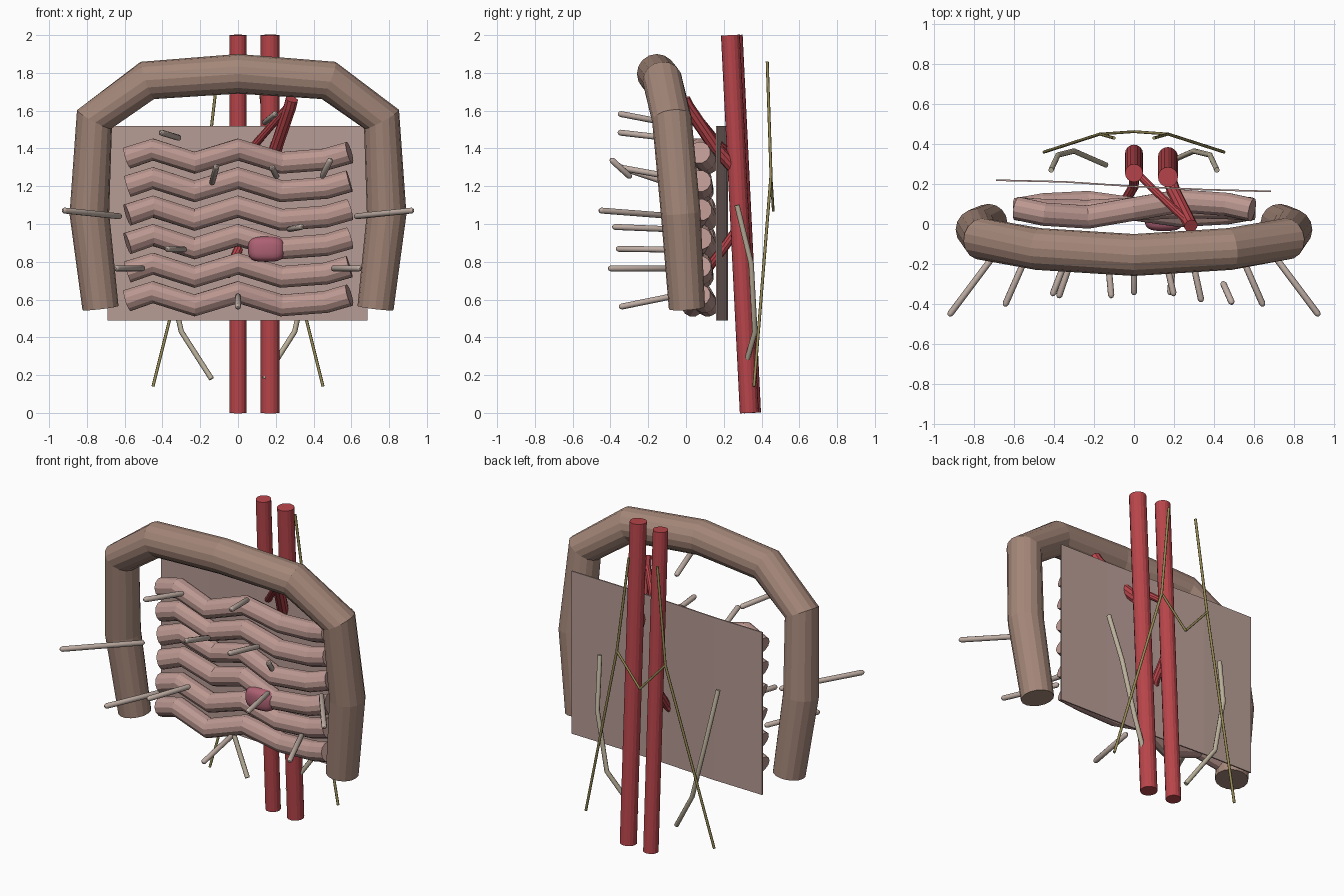
import bpy, bmesh, math
from mathutils import Vector

if "Cube" in bpy.data.objects:
    bpy.data.objects.remove(bpy.data.objects["Cube"])


def mat(name, r, g, b):
    m = bpy.data.materials.new(name)
    m.diffuse_color = (r, g, b, 1)
    m.use_nodes = True
    m.node_tree.nodes["Principled BSDF"].inputs["Base Color"].default_value = m.diffuse_color
    return m


COLON = mat("colon_tan", 0.37, 0.24, 0.19)
BOWEL = mat("bowel_pink", 0.50, 0.31, 0.28)
SHEET = mat("membrane", 0.47, 0.33, 0.30)
BLOOD = mat("artery_red", 0.48, 0.06, 0.07)
NODE = mat("node_pink", 0.42, 0.12, 0.17)
NERVE = mat("nerve_olive", 0.30, 0.25, 0.09)
DUCT = mat("duct_beige", 0.50, 0.44, 0.33)
ROD = mat("rod_grey", 0.52, 0.42, 0.37)


def finish(name, bm, material, smooth=False):
    bmesh.ops.recalc_face_normals(bm, faces=bm.faces)
    me = bpy.data.meshes.new(name)
    bm.to_mesh(me)
    bm.free()
    me.materials.append(material)
    for p in me.polygons:
        p.use_smooth = smooth and len(p.vertices) == 4
    ob = bpy.data.objects.new(name, me)
    bpy.context.collection.objects.link(ob)
    return ob


def tube(name, pts, radius, material, sides=12, smooth=False):
    """Capped tube swept along a polyline; radius may be one value or one per point."""
    pts = [Vector(p) for p in pts]
    n = len(pts)
    radii = radius if isinstance(radius, (list, tuple)) else [radius] * n
    bm = bmesh.new()
    rings, side = [], None
    for i, p in enumerate(pts):
        t = Vector()
        if i > 0:
            t += (p - pts[i - 1]).normalized()
        if i < n - 1:
            t += (pts[i + 1] - p).normalized()
        t.normalize()
        if side is None:
            side = t.orthogonal()
        side = (side - t * side.dot(t)).normalized()
        up = t.cross(side)
        rings.append([bm.verts.new(p + radii[i] * (side * math.cos(a) + up * math.sin(a)))
                      for a in (2 * math.pi * k / sides for k in range(sides))])
    for a, b in zip(rings, rings[1:]):
        for k in range(sides):
            j = (k + 1) % sides
            bm.faces.new((a[k], a[j], b[j], b[k]))
    bm.faces.new(rings[0])
    bm.faces.new(rings[-1])
    return finish(name, bm, material, smooth)


def flip(pts):
    return [(-x, y, z) for x, y, z in pts]


def rod(name, a, b):
    """Thin rod with rounded ends."""
    a, b = Vector(a), Vector(b)
    d = (b - a).normalized() * 0.015
    pts = [a, a + d * 0.3, a + d, b - d, b - d * 0.3, b]
    tube(name, pts, [0.005, 0.011, 0.016, 0.016, 0.011, 0.005], ROD, 10, True)


# Large bowel arch
half = [(-0.728, 0.005, 0.555), (-0.787, -0.028, 1.055),
        (-0.76, -0.075, 1.555), (-0.48, -0.125, 1.76)]
tube("large_bowel", half + [(0, -0.155, 1.795)] + flip(half)[::-1],
     [0.096, 0.105, 0.105, 0.105, 0.105, 0.105, 0.105, 0.105, 0.096], COLON, 16)

# Six wavy rows of small bowel
wave = [(-0.585, -0.01), (-0.45, 0.034), (-0.23, -0.036), (0, 0.034),
        (0.23, -0.036), (0.465, -0.018), (0.59, 0.018)]
for row in range(6):
    swing = 0.042 * math.cos(2 * math.pi * row / 5)
    tube(f"small_bowel_{row + 1}",
         [(x, 0.075 + swing * math.sin(5.5 * x), 0.605 + 0.151 * row + dz)
          for x, dz in wave], 0.06, BOWEL, 12)

# Thin membrane behind the bowel, slightly bent
bm = bmesh.new()
grid = []
for x, y in [(-0.69, 0.219), (-0.35, 0.211), (0, 0.188), (0.35, 0.172), (0.685, 0.163)]:
    grid.append([bm.verts.new((x, y + o, z))
                 for o, z in [(-0.004, 0.49), (0.004, 0.49), (0.004, 1.52), (-0.004, 1.52)]])
for a, b in zip(grid, grid[1:]):
    for k in range(4):
        j = (k + 1) % 4
        bm.faces.new((a[k], a[j], b[j], b[k]))
bm.faces.new(grid[0])
bm.faces.new(grid[-1])
finish("membrane", bm, SHEET)

# Great vessels and branches
tube("left_vessel", [(0, 0.352, 0), (0, 0.255, 2)], 0.045, BLOOD, 16)
tube("right_vessel", [(0.17, 0.335, 0), (0.17, 0.235, 2)], 0.05, BLOOD, 16)
tube("upper_branch", [(0.17, 0.25, 1.3), (0.2, 0.16, 1.4), (0.275, 0.01, 1.62),
                      (0.285, -0.01, 1.66)], 0.034, BLOOD, 10)
tube("cross_branch", [(0.02, 0.25, 1.36), (0.09, 0.18, 1.42), (0.28, 0.0, 1.64)], 0.02, BLOOD, 10)
tube("lower_branch", [(0, 0.29, 1.0), (0, 0.19, 0.86), (-0.06, 0.09, 0.73)], 0.025, BLOOD, 10)

# Rounded node on the bowel
bm = bmesh.new()
bmesh.ops.create_cube(bm, size=2)
bmesh.ops.subdivide_edges(bm, edges=bm.edges[:], cuts=5, use_grid_fill=True)
for v in bm.verts:
    v.co *= 1 / sum(abs(c) ** 3.3 for c in v.co) ** (1 / 3.3)
    v.co = Vector((0.15 + 0.097 * v.co.x, 0.03 + 0.065 * v.co.y, 0.867 + 0.067 * v.co.z))
finish("node", bm, NODE, True)

# Paired nerves, their joining strands, and ducts
nerve = [(-0.1, 0.43, 1.86), (-0.17, 0.45, 1.26), (-0.45, 0.36, 0.14)]
joint = [(-0.17, 0.45, 1.26), (0, 0.462, 1.07)]
duct = [(-0.415, 0.27, 1.1), (-0.38, 0.345, 0.79), (-0.3, 0.365, 0.43), (-0.14, 0.295, 0.18)]
for part, pts, r, m in [("nerve", nerve, 0.008, NERVE), ("nerve_joint", joint, 0.007, NERVE),
                        ("duct", duct, 0.014, DUCT)]:
    tube(part + "_left", pts, r, m, 8, True)
    tube(part + "_right", flip(pts), r, m, 8, True)

# Paired side rods
for i, pair in enumerate([[(-0.62, -0.05, 1.04), (-0.927, -0.46, 1.072)],
                          [(-0.5, -0.075, 0.765), (-0.648, -0.412, 0.765)]]):
    rod(f"side_rod_left_{i + 1}", *pair)
    rod(f"side_rod_right_{i + 1}", *flip(pair))

# Front rods
front = [[(-0.31, -0.1, 1.455), (-0.41, -0.36, 1.485)],
         [(0.14, -0.1, 1.535), (0.2, -0.36, 1.585)],
         [(-0.138, -0.09, 1.215), (-0.113, -0.37, 1.308)],
         [(0.443, -0.29, 1.245), (0.492, -0.4, 1.345)],
         [(0.205, -0.08, 1.25), (0.18, -0.355, 1.3)],
         [(0.27, -0.08, 0.972), (0.338, -0.39, 0.985)],
         [(-0.28, -0.08, 0.865), (-0.378, -0.37, 0.868)],
         [(0, -0.06, 0.62), (0, -0.355, 0.56)]]
for i, ends in enumerate(front):
    rod(f"front_rod_{i + 1}", *ends)
